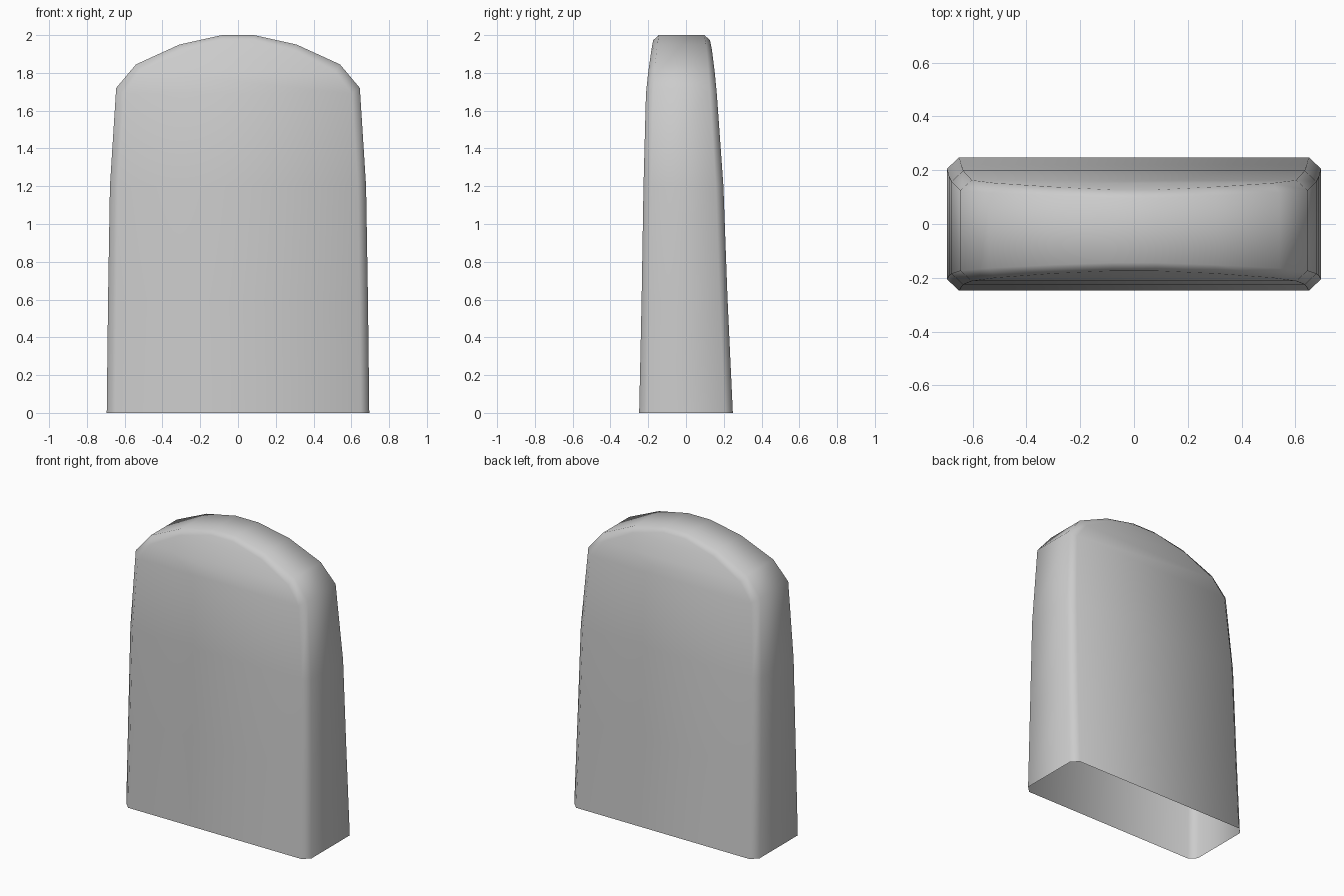
import bpy
import bmesh

if "Cube" in bpy.data.objects:
    bpy.data.objects.remove(bpy.data.objects["Cube"], do_unlink=True)

# Grey stone material
stone = bpy.data.materials.new("stone_grey")
stone.use_nodes = True
colour = (0.6, 0.6, 0.6, 1)
stone.diffuse_color = colour
stone.node_tree.nodes["Principled BSDF"].inputs["Base Color"].default_value = colour

# Half outline from base to crown:
# outer x, outer z, panel x, panel z, front y, back y, chamfer depth
half = [
    (0.695, 0.00, 0.650, 0.000, -0.248, 0.248, 0.043),
    (0.688, 0.60, 0.643, 0.600, -0.235, 0.220, 0.042),
    (0.678, 1.20, 0.635, 1.200, -0.225, 0.198, 0.040),
    (0.645, 1.72, 0.603, 1.690, -0.212, 0.163, 0.038),
    (0.540, 1.845, 0.515, 1.805, -0.200, 0.152, 0.036),
    (0.310, 1.95, 0.300, 1.917, -0.184, 0.138, 0.032),
    (0.085, 2.00, 0.083, 1.973, -0.174, 0.127, 0.030),
]

bm = bmesh.new()


def section(row, side):
    """Front panel edge, two rim edges and back panel edge at one outline point."""
    ox, oz, px, pz, front, back, depth = row
    points = [(px, front, pz), (ox, front + depth, oz),
              (ox, back - depth, oz), (px, back, pz)]
    return [bm.verts.new((side * x, y, z)) for x, y, z in points]


left = [section(row, 1) for row in half]
right = [section(row, -1) for row in half]

# Chamfered rim running up one side, over the arch and down the other
loop = left + right[::-1]
for a, b in zip(loop, loop[1:]):
    for i in range(3):
        bm.faces.new((a[i], a[i + 1], b[i + 1], b[i]))

# Front and back panels as strips between mirrored points; the base is open
for i in range(len(half) - 1):
    for k in (0, 3):
        bm.faces.new((left[i][k], left[i + 1][k], right[i + 1][k], right[i][k]))

bmesh.ops.recalc_face_normals(bm, faces=bm.faces)
# An open shell: make sure the crown faces outwards
crown = max(bm.faces, key=lambda f: f.calc_center_median().z)
if crown.normal.z < 0:
    bmesh.ops.reverse_faces(bm, faces=bm.faces)
for face in bm.faces:
    face.smooth = True

mesh = bpy.data.meshes.new("arched_slab")
bm.to_mesh(mesh)
bm.free()
mesh.materials.append(stone)
slab = bpy.data.objects.new("arched_slab", mesh)
bpy.context.collection.objects.link(slab)
